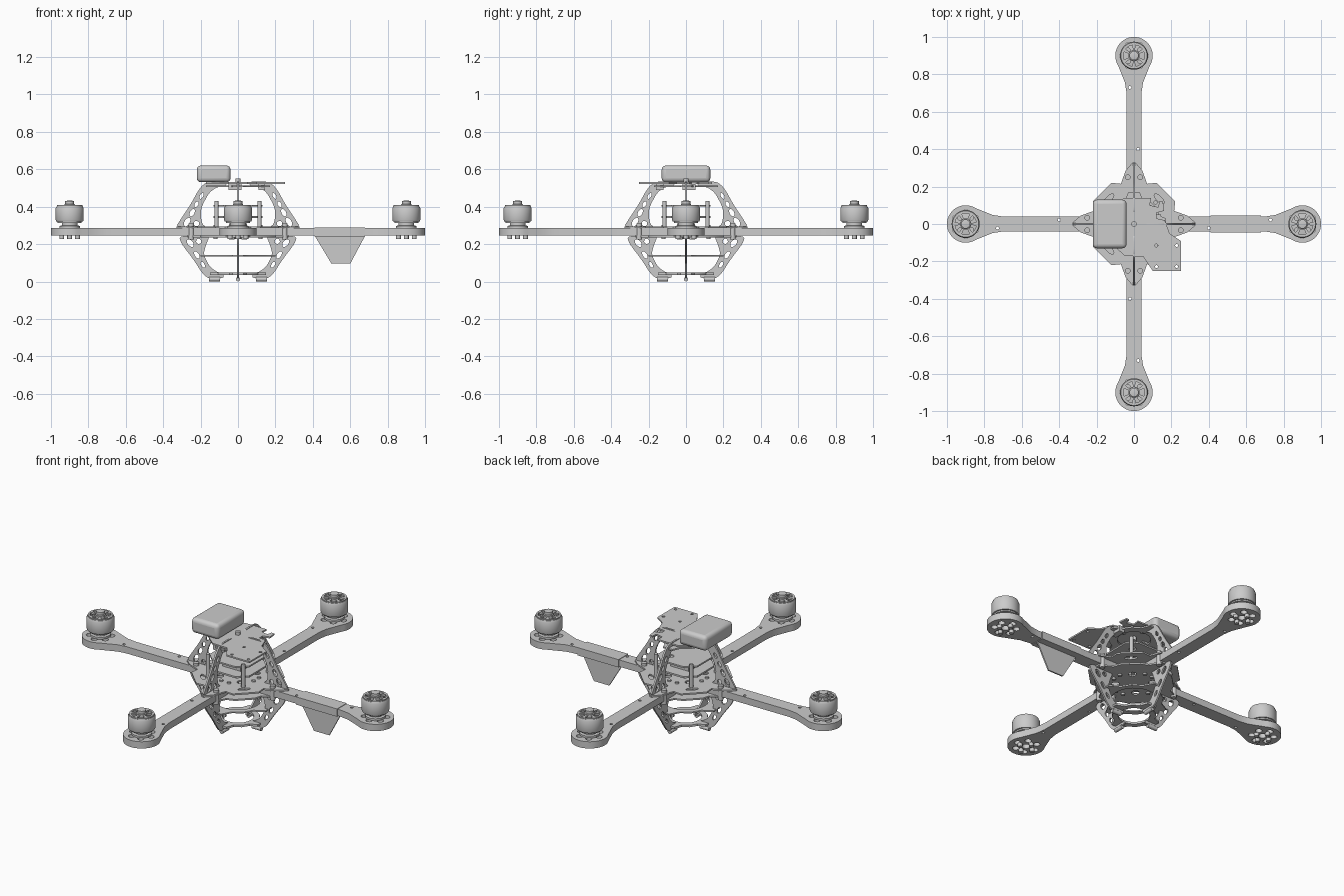
import bpy, math
from mathutils import Matrix

if "Cube" in bpy.data.objects:
    bpy.data.objects.remove(bpy.data.objects["Cube"])

PI = math.pi


def rot(k):
    return Matrix.Rotation(k * PI / 2, 4, 'Z')


def finish(me, name, mat=None, angle=35):
    if mat is not None:
        me.transform(mat)
    ob = bpy.data.objects.new(name, me)
    bpy.context.collection.objects.link(ob)
    bpy.ops.object.select_all(action='DESELECT')
    ob.select_set(True)
    bpy.context.view_layer.objects.active = ob
    bpy.ops.object.shade_smooth_by_angle(angle=math.radians(angle))
    return ob


def copies(ob, count=4):
    """Repeat an object around the vertical axis."""
    for k in range(1, count):
        c = ob.copy()
        c.name = f"{ob.name}_{k + 1}"
        c.matrix_world = rot(k) @ ob.matrix_world
        bpy.context.collection.objects.link(c)


def plate(name, loops, z0, z1, mat=None):
    """Flat sheet: first loop is the outline, the rest are holes."""
    cu = bpy.data.curves.new(name, 'CURVE')
    cu.dimensions, cu.fill_mode, cu.extrude = '2D', 'BOTH', (z1 - z0) / 2
    for pts in loops:
        s = cu.splines.new('POLY')
        s.points.add(len(pts) - 1)
        for p, (x, y) in zip(s.points, pts):
            p.co = (x, y, 0, 1)
        s.use_cyclic_u = True
    tmp = bpy.data.objects.new("tmp", cu)
    bpy.context.collection.objects.link(tmp)
    dg = bpy.context.evaluated_depsgraph_get()
    me = bpy.data.meshes.new_from_object(tmp.evaluated_get(dg))
    bpy.data.objects.remove(tmp)
    me.transform(Matrix.Translation((0, 0, (z0 + z1) / 2)))
    return finish(me, name, mat)


def circle(x, y, r, n=16, ry=None, a=0):
    out = []
    for i in range(n):
        u, v = r * math.cos(2 * PI * i / n), (ry or r) * math.sin(2 * PI * i / n)
        out.append((x + u * math.cos(a) - v * math.sin(a), y + u * math.sin(a) + v * math.cos(a)))
    return out


def soften(pts, n=2):
    for _ in range(n):
        new = []
        for (ax, ay), (bx, by) in zip(pts, pts[1:] + pts[:1]):
            new += [(ax * .8 + bx * .2, ay * .8 + by * .2), (ax * .2 + bx * .8, ay * .2 + by * .8)]
        pts = new
    return pts


def fourfold(pts):
    out = []
    for k in range(4):
        c, s = round(math.cos(k * PI / 2)), round(math.sin(k * PI / 2))
        out += [(x * c - y * s, x * s + y * c) for x, y in pts]
    return out


def lathe(name, prof, x, y, n=32):
    vs = [(x + r * math.cos(2 * PI * i / n), y + r * math.sin(2 * PI * i / n), z)
          for r, z in prof for i in range(n)]
    fs = [(j * n + i, j * n + (i + 1) % n, (j + 1) * n + (i + 1) % n, (j + 1) * n + i)
          for j in range(len(prof) - 1) for i in range(n)]
    fs += [tuple(reversed(range(n))), tuple(range((len(prof) - 1) * n, len(prof) * n))]
    me = bpy.data.meshes.new(name)
    me.from_pydata(vs, [], fs)
    return finish(me, name)


def rod(name, x, y, z0, z1, r, n=12):
    return lathe(name, [(r, z0), (r, z1)], x, y, n)


def box(name, lo, hi, bevel=0):
    bpy.ops.mesh.primitive_cube_add(size=1, location=[(a + b) / 2 for a, b in zip(lo, hi)])
    ob = bpy.context.object
    ob.name = name
    ob.scale = [b - a for a, b in zip(lo, hi)]
    bpy.ops.object.transform_apply(location=False, rotation=False, scale=True)
    if bevel:
        m = ob.modifiers.new("round", 'BEVEL')
        m.width, m.segments = bevel, 4
        bpy.ops.object.shade_smooth_by_angle()
    return ob


# Arms: straight bar flaring into a round motor pad with vent holes
side = [(.05, -.04), (.7, -.04), (.755, -.048), (.8, -.066), (.835, -.08)]
pad = [(.9 + .1 * math.cos(t), .1 * math.sin(t)) for t in [math.radians(-122 + 244 * i / 28) for i in range(29)]]
arm_loop = side + pad + [(x, -y) for x, y in reversed(side)]
arm_holes = [circle(.9 + .06 * math.cos(k * PI / 3 + PI / 6), .06 * math.sin(k * PI / 3 + PI / 6), .018)
             for k in range(6)] + [circle(.9, 0, .022), circle(.73, .022, .008), circle(.4, -.022, .008)]
copies(plate("arm", [arm_loop] + arm_holes, .245, .285))

# Motors: stepped base, bell, spoked bell top, shaft and mounting bolts
copies(lathe("motor_base", [(.055, .285), (.055, .297), (.042, .3), (.042, .312), (.064, .314), (.064, .33), (.03, .335)], .9, 0))
copies(lathe("motor_bell", [(.066, .322), (.072, .322), (.075, .33), (.075, .392), (.07, .402),
                            (.062, .402), (.062, .325), (.066, .322)], .9, 0))
slots = []
for k in range(6):
    a0, a1 = k * PI / 3 + .16, (k + 1) * PI / 3 - .16
    ang = [a0 + (a1 - a0) * i / 5 for i in range(6)]
    slots.append([(.9 + .057 * math.cos(a), .057 * math.sin(a)) for a in ang]
                 + [(.9 + .03 * math.cos(a), .03 * math.sin(a)) for a in reversed(ang)])
copies(plate("motor_spokes", [circle(.9, 0, .068, 32)] + slots, .398, .408))
copies(lathe("motor_shaft", [(.028, .335), (.028, .412), (.024, .415), (.024, .43), (.014, .432)], .9, 0, 20))
for k in range(4):
    a = k * PI / 2
    copies(rod("motor_bolt", .9 + .042 * math.cos(a), .042 * math.sin(a), .226, .247, .013))
    copies(rod("stator_pole", .9 + .044 * math.cos(a + .8), .044 * math.sin(a + .8), .33, .39, .013))

# Centre plates sandwiching the arms
hub = [(.33, -.006), (.33, .006), (.285, .045), (.215, .07), (.22, .12), (.12, .22), (.07, .215), (.045, .285)]
hub_holes = []
for k in range(4):
    a = k * PI / 2 + PI / 4
    c, s = math.cos(a), math.sin(a)
    hub_holes += [circle(.19 * c, .19 * s, .014, 16, .035, a), circle(.1 * c, .1 * s, .022)]
plate("upper_hub_plate", [fourfold(hub)] + hub_holes, .285, .294)
small = [(.27, -.03), (.27, .03), (.2, .065), (.185, .11), (.11, .185), (.065, .2)]
plate("lower_hub_plate", [fourfold(small)] + hub_holes[1::2], .236, .245)
for s in (-1, 1):
    copies(rod("hub_bolt", .25, s * .033, .225, .31, .015))
    copies(rod("hub_inner_bolt", .12, s * .025, .226, .302, .011))

# Four upper and four lower upright ribs with lightening holes
upright = Matrix.Rotation(PI / 2, 4, 'X')
up = [(.335, .288), (.305, .335), (.255, .41), (.205, .5), (.165, .535), (.06, .535), (.06, .515), (.115, .503),
      (.155, .475), (.2, .39), (.195, .31), (.165, .288)]
up_holes = [circle(.272, .318, .026, 12, .014, 2.1), circle(.222, .31, .014, 12),
            circle(.245, .368, .022, 12, .012, 2.1), circle(.222, .413, .017, 12, .01, 2.1),
            circle(.195, .458, .018, 12, .009, 2.1)]
copies(plate("upper_rib", [soften(up)] + up_holes, -.005, .005, upright))
low = [(.315, .245), (.305, .205), (.24, .12), (.185, .035), (.15, .014), (.075, .018), (.08, .04), (.12, .055),
       (.155, .085), (.185, .145), (.17, .2), (.15, .245)]
low_holes = [circle(.255, .205, .024, 12, .014, .9), circle(.21, .215, .014, 12),
             circle(.22, .142, .022, 12, .011, 1), circle(.188, .09, .018, 12, .009, 1)]
copies(plate("lower_rib", [soften(low)] + low_holes, -.005, .005, upright))


# Ring shelves tying the lower ribs together
def ring(name, r, inner, z0, z1):
    pts = [(r, -.03), (r, .03), (.72 * r, .3 * r), (.56 * r, .56 * r), (.3 * r, .72 * r)]
    plate(name, [fourfold(pts), circle(0, 0, inner, 32)], z0, z1)


ring("lower_shelf", .2, .125, .135, .143)
ring("bottom_ring", .15, .085, .035, .047)
ring("top_ring", .17, .09, .505, .514)
feet = rod("landing_pad", 0, 0, .095, .155, .012)
feet.data.transform(Matrix.Translation((0, 0, .0125)) @ Matrix.Rotation(PI / 2, 4, 'Y'))
copies(feet)

# Electronics stack on corner posts
plate("lower_board", [soften(fourfold([(.13, -.13)]), 1)], .34, .35)
plate("upper_board", [soften(fourfold([(.13, -.13)]), 1), circle(.06, .06, .02)], .4, .409)
copies(rod("stack_post", .115, .115, .294, .43, .011))
box("circuit_block", (-.06, -.06, .35), (.06, .06, .375))

# Irregular top board with notches and bolt holes
top = [(-.17, -.06), (-.05, -.17), (.05, -.175), (.1, -.25), (.25, -.25), (.25, -.09), (.19, -.05), (.165, .02),
       (.12, .03), (.12, .06), (.16, .07), (.155, .12), (.135, .12), (.13, .09), (.085, .1), (.09, .14), (-.05, .14), (-.17, .06)]
plate("top_board", [top, circle(.12, -.115, .008), circle(.228, -.228, .008), circle(.12, -.228, .008),
                    circle(.228, -.115, .008)], .522, .531)
rod("top_centre_bolt", 0, 0, .5, .55, .014)
box("cable_socket", (.11, -.02, .488), (.145, .05, .522))
box("side_socket", (-.05, -.16, .488), (.02, -.12, .522))

# Rounded battery pack
box("battery", (-.22, -.13, .531), (-.04, .13, .62), .022)

# Sleeve and hanging fin on one arm
box("fin_sleeve", (.41, -.045, .242), (.68, .045, .288))
plate("fin", [[(.41, .245), (.5, .095), (.6, .095), (.68, .245)]], -.004, .004, upright)
